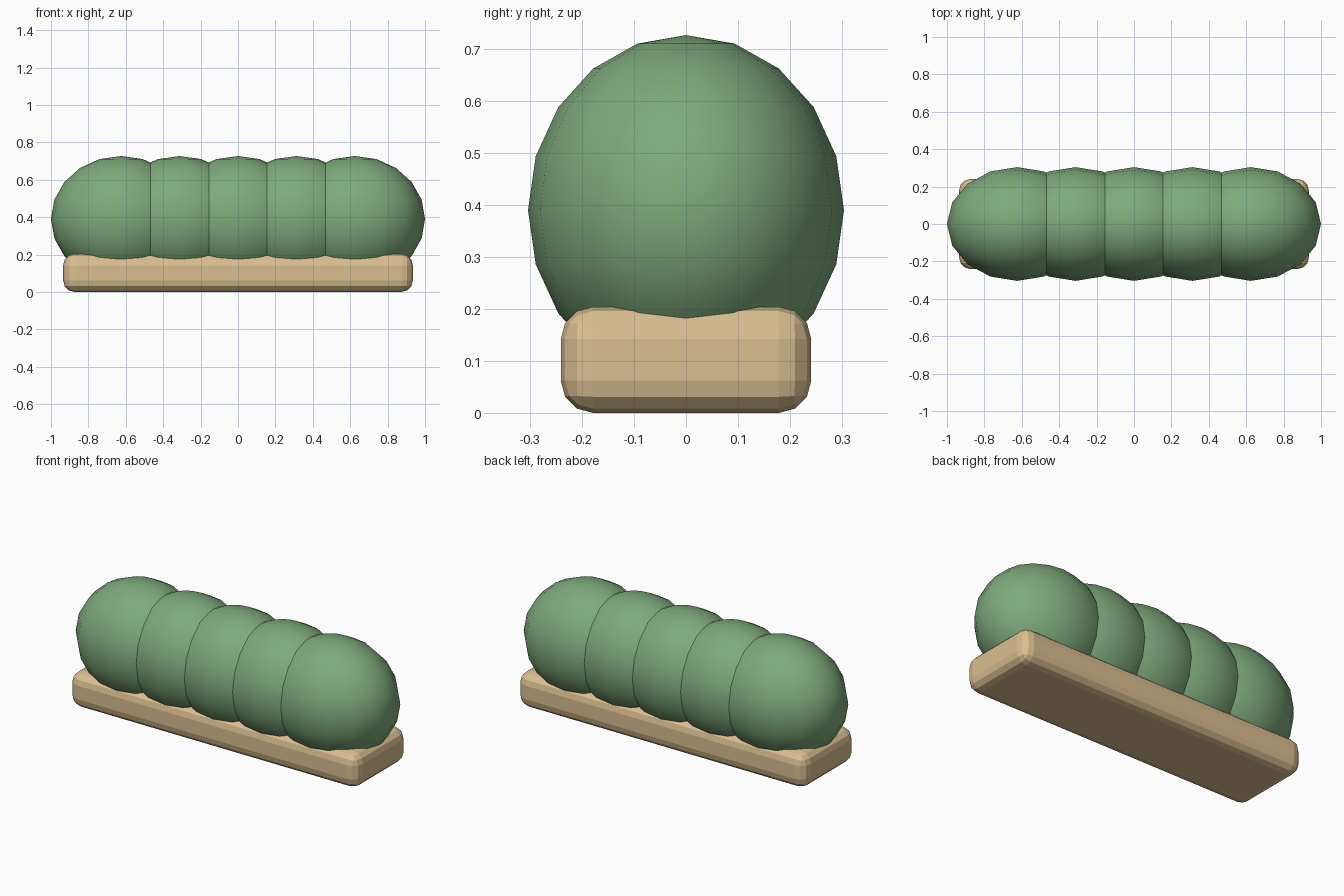
import bpy

if "Cube" in bpy.data.objects:
    bpy.data.objects.remove(bpy.data.objects["Cube"])


def material(name, color):
    m = bpy.data.materials.new(name)
    m.diffuse_color = (*color, 1)
    m.use_nodes = True
    m.node_tree.nodes["Principled BSDF"].inputs["Base Color"].default_value = m.diffuse_color
    return m


leaf = material("leaf_green", (0.21, 0.40, 0.20))
wood = material("pale_wood", (0.70, 0.52, 0.28))

# Planter box: rounded block
bpy.ops.mesh.primitive_cube_add(size=1, location=(0, 0, 0.102))
box = bpy.context.object
box.name = "planter_box"
box.scale = (1.87, 0.482, 0.204)
bpy.ops.object.transform_apply(location=False, rotation=False, scale=True)
bevel = box.modifiers.new("rounded_edges", 'BEVEL')
bevel.width = 0.062
bevel.segments = 3
box.data.materials.append(wood)

# Hedge: row of five overlapping ellipsoid bushes
for i in range(5):
    bpy.ops.mesh.primitive_uv_sphere_add(
        segments=16, ring_count=10, radius=1,
        location=((i - 2) * 0.3125, 0, 0.39))
    bush = bpy.context.object
    bush.name = f"bush_{i + 1}"
    bush.scale = (0.375, 0.304, 0.337)
    bpy.ops.object.transform_apply(location=False, rotation=False, scale=True)
    bpy.ops.object.shade_smooth()
    bush.data.materials.append(leaf)
